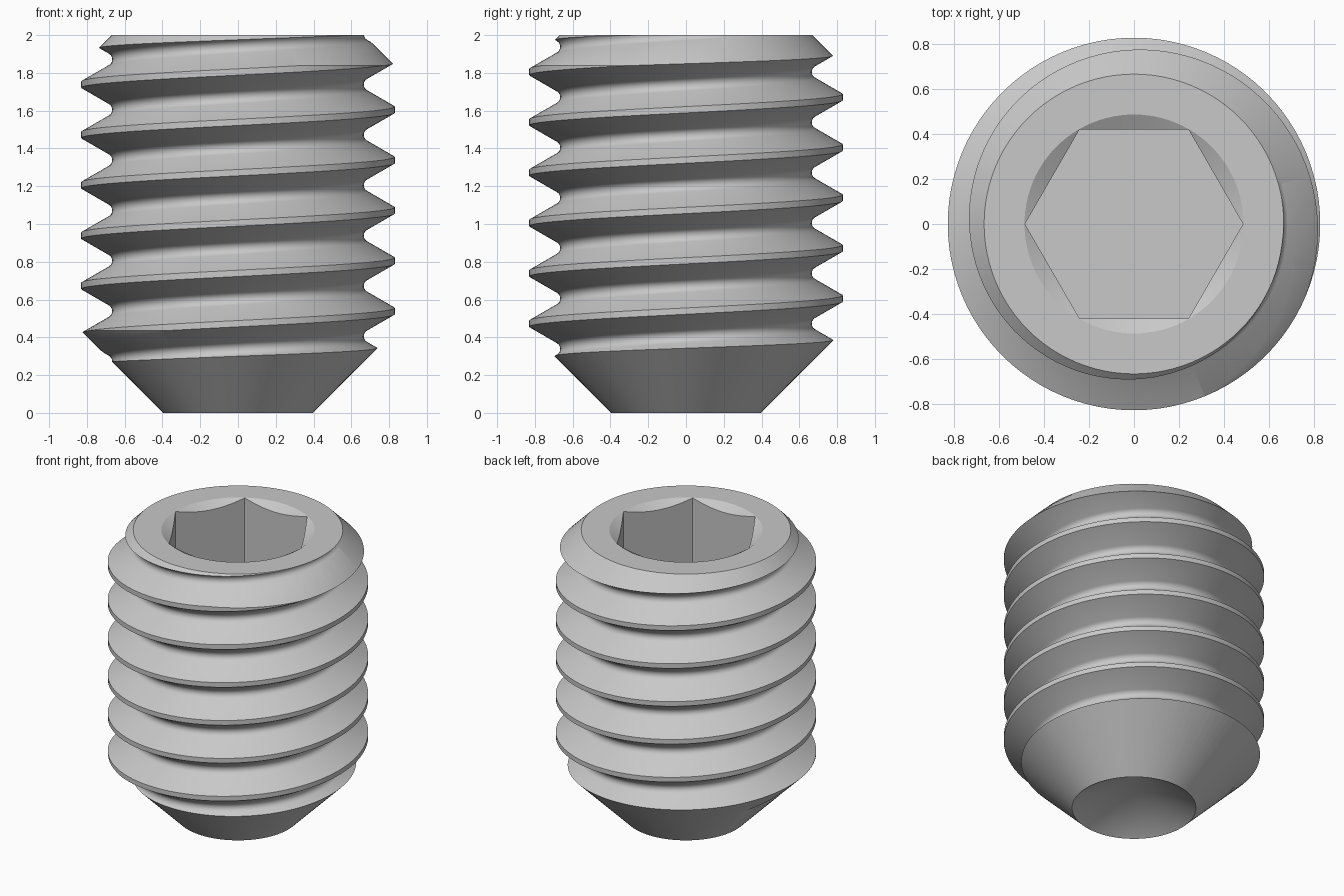
import bpy, bmesh
from math import sin, cos, tan, pi, radians

if "Cube" in bpy.data.objects:
    bpy.data.objects.remove(bpy.data.objects["Cube"], do_unlink=True)

SEGMENTS = 96
PITCH = 0.2665
CREST_R, ROOT_R = 0.83, 0.666
CREST_Z = 1.605            # crest height at angle zero
TOP_R, POINT_R = 0.668, 0.395
RIM_R, HEX_R, HEX_FLOOR = 0.488, 0.486, 1.2

steel = bpy.data.materials.new("grey steel")
steel.use_nodes = True
steel.diffuse_color = (0.58, 0.58, 0.58, 1)
steel.node_tree.nodes["Principled BSDF"].inputs["Base Color"].default_value = (0.58, 0.58, 0.58, 1)


def finish(bm, name):
    bmesh.ops.recalc_face_normals(bm, faces=bm.faces[:])
    mesh = bpy.data.meshes.new(name)
    bm.to_mesh(mesh)
    bm.free()
    mesh.materials.append(steel)
    obj = bpy.data.objects.new(name, mesh)
    bpy.context.collection.objects.link(obj)
    return obj


def thread_rod():
    """Endless right-handed thread with flat crests and rounded roots."""
    flat = PITCH / 16
    fillet = PITCH * 0.1443
    profile = [(-flat, CREST_R), (flat, CREST_R)]
    for k in range(-3, 4):
        a = radians(20 * k)
        profile.append((PITCH / 2 + fillet * sin(a), ROOT_R + fillet * (1 - cos(a))))
    per_turn, first, last = len(profile), -8, 4
    rows = per_turn * (last - first)

    bm = bmesh.new()
    columns = []
    for j in range(SEGMENTS):
        a = 2 * pi * j / SEGMENTS
        count = rows + (per_turn if j == 0 else 0)
        column = []
        for i in range(count):
            dz, r = profile[i % per_turn]
            z = CREST_Z + PITCH * (first + i // per_turn + j / SEGMENTS) + dz
            column.append(bm.verts.new((r * cos(a), r * sin(a), z)))
        columns.append(column)
    for j in range(SEGMENTS):
        here, after = columns[j], columns[(j + 1) % SEGMENTS]
        shift = per_turn if j == SEGMENTS - 1 else 0   # join to the next turn
        for i in range(rows - 1):
            bm.faces.new((here[i], after[i + shift], after[i + 1 + shift], here[i + 1]))

    # Close both ends with fans
    low, high = bm.verts.new((0, 0, -0.9)), bm.verts.new((0, 0, 3.2))
    for e in [e for e in bm.edges if e.is_boundary]:
        a, b = e.verts
        bm.faces.new((a, b, low if a.co.z < 1 else high))
    return finish(bm, "set_screw")


def envelope():
    """Turned blank: cup point, chamfers and socket countersink."""
    outer = CREST_R + 0.05
    profile = [(0, POINT_R * tan(radians(30))), (POINT_R, 0),
               (outer, outer - POINT_R), (outer, 2 - (outer - TOP_R)),
               (TOP_R, 2), (RIM_R, 2), (0, 2 - RIM_R * tan(radians(30)))]
    bm = bmesh.new()
    verts = [bm.verts.new((r, 0, z)) for r, z in profile]
    edges = [bm.edges.new(pair) for pair in zip(verts, verts[1:])]
    bmesh.ops.spin(bm, geom=verts + edges, cent=(0, 0, 0), axis=(0, 0, 1),
                   angle=2 * pi, steps=SEGMENTS)
    bmesh.ops.remove_doubles(bm, verts=bm.verts[:], dist=0.0001)
    return finish(bm, "blank_cutter")


def hex_socket():
    bm = bmesh.new()
    ring = [bm.verts.new((HEX_R * cos(k * pi / 3), HEX_R * sin(k * pi / 3), HEX_FLOOR))
            for k in range(6)]
    floor = bm.faces.new(ring)
    top = bmesh.ops.extrude_face_region(bm, geom=[floor])["geom"]
    for v in top:
        if isinstance(v, bmesh.types.BMVert):
            v.co.z = 2.3
    # keep the prism closed at the floor
    if not any(all(v.co.z < HEX_FLOOR + 0.01 for v in f.verts) for f in bm.faces):
        bm.faces.new(ring)
    return finish(bm, "socket_cutter")


# Trim the threaded rod to the blank, then cut the socket
screw = thread_rod()
bpy.context.view_layer.objects.active = screw
screw.select_set(True)
for operation, cutter in (("INTERSECT", envelope()), ("DIFFERENCE", hex_socket())):
    cutter.hide_render = True
    mod = screw.modifiers.new(operation.title(), "BOOLEAN")
    mod.operation = operation
    mod.solver = "EXACT"
    mod.object = cutter
    bpy.ops.object.modifier_apply(modifier=mod.name)
    bpy.data.objects.remove(cutter, do_unlink=True)

bpy.ops.object.shade_smooth_by_angle(angle=radians(30))
